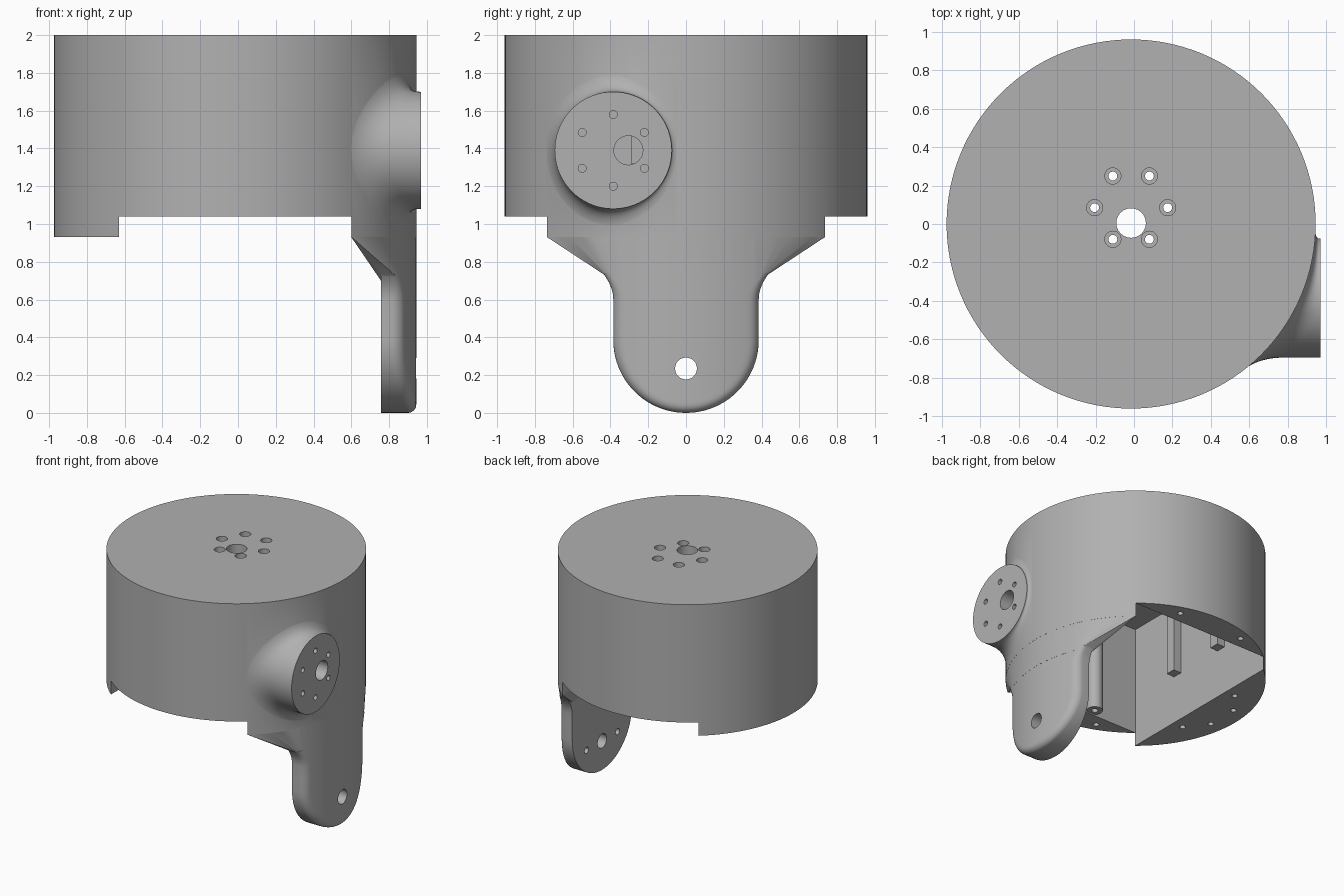
import bpy, bmesh, math
from mathutils import Matrix, Vector

cube = bpy.data.objects.get("Cube")
if cube:
    bpy.data.objects.remove(cube, do_unlink=True)

grey = bpy.data.materials.new("plain grey")
grey.use_nodes = True
grey.diffuse_color = (0.44, 0.44, 0.44, 1)
grey.node_tree.nodes["Principled BSDF"].inputs["Base Color"].default_value = (0.44, 0.44, 0.44, 1)

CX, R = -0.015, 0.96            # drum axis and radius
HX, HY = 0.615, 0.735           # half size of the square bay
TOP, RIM, LIP, ROOF = 2.0, 1.04, 0.93, 1.92


def skin_x(y):
    """x of the drum's curved wall at a given y."""
    return CX + math.sqrt(max(R * R - y * y, 0))


def finish(name, bm):
    bmesh.ops.recalc_face_normals(bm, faces=bm.faces)
    mesh = bpy.data.meshes.new(name)
    bm.to_mesh(mesh)
    bm.free()
    mesh.materials.append(grey)
    ob = bpy.data.objects.new(name, mesh)
    bpy.context.collection.objects.link(ob)
    return ob


def box(name, x0, x1, y0, y1, z0, z1):
    bm = bmesh.new()
    centre = Vector((x0 + x1, y0 + y1, z0 + z1)) / 2
    m = Matrix.Translation(centre) @ Matrix.Diagonal((x1 - x0, y1 - y0, z1 - z0, 1))
    bmesh.ops.create_cube(bm, size=1, matrix=m)
    return finish(name, bm)


def rod(name, a, b, radius, sides=24):
    """Cylinder from point a to point b."""
    a, b = Vector(a), Vector(b)
    turn = (b - a).to_track_quat('Z', 'Y').to_matrix().to_4x4()
    bm = bmesh.new()
    bmesh.ops.create_cone(bm, cap_ends=True, segments=sides, radius1=radius, radius2=radius,
                          depth=(b - a).length, matrix=Matrix.Translation((a + b) / 2) @ turn)
    return finish(name, bm)


def loft(name, rings):
    """Skin closed rings of equal length and cap both ends."""
    bm = bmesh.new()
    vs = [[bm.verts.new(p) for p in ring] for ring in rings]
    n = len(vs[0])
    for low, high in zip(vs, vs[1:]):
        for i in range(n):
            j = (i + 1) % n
            bm.faces.new((low[i], low[j], high[j], high[i]))
    bm.faces.new(vs[0])
    bm.faces.new(vs[-1])
    return finish(name, bm)


def combine(target, tool, operation):
    mod = target.modifiers.new("cut", 'BOOLEAN')
    mod.operation, mod.solver, mod.object = operation, 'EXACT', tool
    bpy.context.view_layer.objects.active = target
    bpy.ops.object.modifier_apply(modifier=mod.name)
    bpy.data.objects.remove(tool, do_unlink=True)


# Drum with square bay and raised front and back rims
housing = rod("housing", (CX, 0, LIP), (CX, 0, TOP), R, 128)
combine(housing, box("rim_cutter", CX - HX, CX + HX, -2, 2, 0, RIM), 'DIFFERENCE')
combine(housing, box("bay_cutter", CX - HX, CX + HX, -HY, HY, 0.5, ROOF), 'DIFFERENCE')

# Tapered shoulder between drum lip and arm
ARM_IN, ARM_W = 0.757, 0.385
bm = bmesh.new()
for z, inner, half in ((LIP + 0.05, CX + HX, HY), (LIP, CX + HX, HY), (0.70, ARM_IN, ARM_W)):
    for i in range(25):
        y = half * (i / 12 - 1)
        bm.verts.new((skin_x(y) - 0.0005, y, z))
    for s in (-1, 1):
        bm.verts.new((inner, s * half, z))
hull = bmesh.ops.convex_hull(bm, input=bm.verts)
bmesh.ops.delete(bm, geom=list({v for v in hull["geom_interior"] + hull["geom_unused"]
                                if isinstance(v, bmesh.types.BMVert)}), context='VERTS')
combine(housing, finish("shoulder", bm), 'UNION')


# Hanging arm, lofted from level sections with a rounded outer edge
def arm_section(z):
    half = ARM_W
    if z < ARM_W:
        half = math.sqrt(ARM_W ** 2 - (ARM_W - z) ** 2)
    elif z > 0.6:
        half += 0.055 * min((z - 0.6) / 0.14, 1) ** 2
    soft = 0.045 * max(0.02, min(1, (0.9 - z) / 0.3))
    ring = []
    for i in range(33):
        y = half * math.sin(math.pi * (i / 32 - 0.5))
        gap = half - abs(y)
        if z < ARM_W:
            gap = ARM_W - math.hypot(y, ARM_W - z)
        d = max(0, soft - gap)
        ring.append((skin_x(y) - 0.001 - soft + math.sqrt(max(soft * soft - d * d, 0)), y, z))
    return ring + [(ARM_IN, half, z), (ARM_IN, -half, z)]


levels = [ARM_W * (1 - math.cos(math.pi / 2 * (i + 0.4) / 20.4)) for i in range(21)]
levels += [0.5, 0.6, 0.63, 0.66, 0.69, 0.72, 0.74]
combine(housing, loft("arm", [arm_section(z) for z in levels]), 'UNION')

# Side boss with a fillet flowing into the drum
BY, BZ, BR = -0.385, 1.39, 0.31
rings = [[] for _ in range(12)]
for i in range(72):
    c, s = math.cos(math.tau * i / 72), math.sin(math.tau * i / 72)
    spread = 0.07 + 0.065 * s * s
    root = skin_x(BY + BR * c)
    rise = min(0.13, 0.962 - root)
    outer = BR + spread
    foot = skin_x(BY + outer * c) - 0.006
    path = [(BR, 0.97)]
    for k in range(10):
        t = k / 9
        path.append((BR + spread * t * t,
                     (1 - t) ** 2 * (root + rise) + 2 * t * (1 - t) * root + t * t * foot))
    path.append((0.27, 0.66))
    for ring, (r, x) in zip(rings, path):
        ring.append((x, BY + r * c, BZ + r * s))
combine(housing, loft("side_boss", rings), 'UNION')

# Posts and ribs inside the bay
for s in (-1, 1):
    y = s * 0.25
    combine(housing, box("rib", CX - HX - 0.05, CX - HX + 0.07, y - 0.04, y + 0.04, 1.32, ROOF + 0.03), 'UNION')
combine(housing, rod("post", (-0.2, -0.69, RIM + 0.01), (-0.2, -0.69, ROOF + 0.03), 0.06), 'UNION')

# Hole list: start, end, radius
holes = [((CX, 0.005, 1.8), (CX, 0.005, 2.1), 0.077),
         ((0.4, -0.305, BZ), (1.1, -0.305, BZ), 0.077),
         ((0.6, 0, 0.235), (1.1, 0, 0.235), 0.058),
         ((-0.2, -0.69, 0.9), (-0.2, -0.69, 1.2), 0.025)]
for k in range(6):
    a = math.tau * k / 6
    x, y = CX + 0.19 * math.cos(a), 0.085 + 0.19 * math.sin(a)
    holes.append(((x, y, 1.8), (x, y, 2.1), 0.023))
    holes.append(((x, y, 1.96), (x, y, 2.1), 0.042))
    y, z = BY + 0.19 * math.sin(a), BZ + 0.19 * math.cos(a)
    holes.append(((0.8, y, z), (1.1, y, z), 0.021))
for s in (-1, 1):
    holes.append(((0.7, s * 0.2, 0.235), (0.82, s * 0.2, 0.235), 0.025))
    for x, y in ((-0.72, 0.3), (-0.85, 0.13)):
        holes.append(((x, s * y, 0.8), (x, s * y, 1.1), 0.022))
    for x in (-0.33, 0.25):
        holes.append(((x, s * 0.83, 0.9), (x, s * 0.83, 1.2), 0.022))
for a, b, r in holes:
    combine(housing, rod("hole_cutter", a, b, r), 'DIFFERENCE')

# Smooth walls, crisp edges
bpy.ops.object.select_all(action='DESELECT')
housing.select_set(True)
bpy.context.view_layer.objects.active = housing
bpy.ops.object.shade_smooth_by_angle(angle=math.radians(30))
